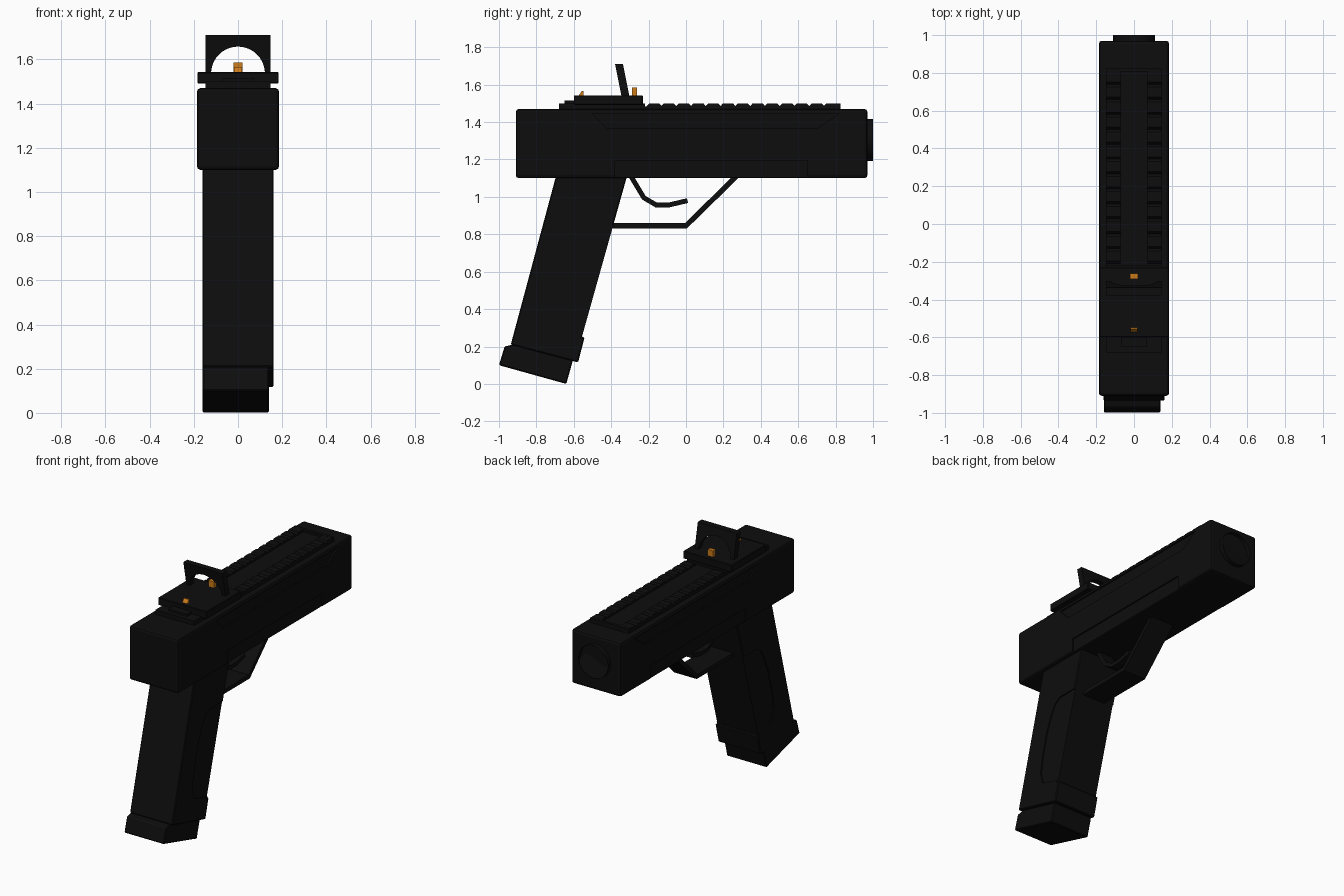
import bpy, bmesh, math
from mathutils import Vector

if "Cube" in bpy.data.objects:
    bpy.data.objects.remove(bpy.data.objects["Cube"])


def material(name, rgb):
    m = bpy.data.materials.new(name)
    m.diffuse_color = (*rgb, 1)
    m.use_nodes = True
    m.node_tree.nodes["Principled BSDF"].inputs["Base Color"].default_value = m.diffuse_color
    return m


BLACK = material("matte black", (0.004, 0.004, 0.004))
ORANGE = material("sight orange", (0.6, 0.2, 0.01))


def finish(name, bm, mat, bevel=0, segments=1):
    bmesh.ops.recalc_face_normals(bm, faces=bm.faces)
    mesh = bpy.data.meshes.new(name)
    bm.to_mesh(mesh)
    bm.free()
    ob = bpy.data.objects.new(name, mesh)
    bpy.context.collection.objects.link(ob)
    mesh.materials.append(mat)
    if bevel:
        mod = ob.modifiers.new("bevel", 'BEVEL')
        mod.width, mod.segments = bevel, segments
        mod.limit_method, mod.angle_limit = 'ANGLE', math.radians(40)
    return ob


def add_prism(bm, profile, x0, x1):
    """Side profile of (y, z) points extruded from x0 to x1."""
    f = bm.faces.new([bm.verts.new((x0, y, z)) for y, z in profile])
    r = bmesh.ops.extrude_face_region(bm, geom=[f])
    bmesh.ops.translate(bm, vec=(x1 - x0, 0, 0),
                        verts=[v for v in r["geom"] if isinstance(v, bmesh.types.BMVert)])


def prism(name, profile, x0, x1, mat=BLACK, bevel=0, segments=1):
    bm = bmesh.new()
    add_prism(bm, profile, x0, x1)
    return finish(name, bm, mat, bevel, segments)


def rect(y0, y1, z0, z1):
    return [(y0, z0), (y1, z0), (y1, z1), (y0, z1)]


def ribbon(name, path, thick, half_width):
    """Bent strip of even thickness following a (y, z) path."""
    pts = [Vector(p) for p in path]
    left, right = [], []
    for i, p in enumerate(pts):
        a = (p - pts[i - 1]).normalized() if i else (pts[1] - p).normalized()
        b = (pts[i + 1] - p).normalized() if i < len(pts) - 1 else a
        t = (a + b).normalized()
        n = Vector((-t.y, t.x)) * (thick / 2 / max(t.dot(a), 0.3))
        left.append(p + n)
        right.append(p - n)
    return prism(name, left + right[::-1], -half_width, half_width)


def recess(target, name, profile, x_in):
    """Cut the same shallow pocket into both sides of a part."""
    bm = bmesh.new()
    add_prism(bm, profile, x_in, 0.3)
    add_prism(bm, profile, -0.3, -x_in)
    cutter = finish(name, bm, BLACK)
    cutter.hide_render = True
    cutter.display_type = 'WIRE'
    mod = target.modifiers.new(name, 'BOOLEAN')
    mod.operation, mod.object, mod.solver = 'DIFFERENCE', cutter, 'EXACT'


# slide body with side pockets
slide = prism("slide", rect(-0.91, 0.97, 1.10, 1.47), -0.186, 0.186, bevel=0.016, segments=2)
recess(slide, "upper_pocket_cutter",
       [(-0.42, 1.365), (0.70, 1.365), (0.82, 1.445), (-0.50, 1.445)], 0.176)
recess(slide, "lower_pocket_cutter", rect(-0.38, 0.65, 1.08, 1.195), 0.176)

# barrel with recessed bore
bm = bmesh.new()
bmesh.ops.create_cone(bm, cap_ends=True, segments=32, radius1=0.112, radius2=0.112, depth=0.12)
for v in bm.verts:
    x, y, z = v.co
    v.co = (x, 0.94 + z, 1.305 + y)
muzzle = [f for f in bm.faces if f.calc_center_median().y > 0.99]
bmesh.ops.inset_region(bm, faces=muzzle, thickness=0.025)
bmesh.ops.translate(bm, vec=(0, -0.03, 0), verts=muzzle[0].verts)
barrel = finish("barrel", bm, BLACK)

# top rail: low bed, end blocks and two rows of teeth
bm = bmesh.new()
add_prism(bm, rect(-0.68, 0.82, 1.46, 1.484), -0.146, 0.146)
add_prism(bm, rect(-0.68, -0.22, 1.47, 1.50), -0.146, 0.146)
add_prism(bm, rect(0.805, 0.825, 1.47, 1.50), -0.146, 0.146)
pitch = 0.079
for i in range(13):
    y0 = -0.21 + i * pitch
    y1 = min(y0 + pitch, 0.82)
    tooth = [(y0, 1.475), (y1, 1.475), (y1, 1.486), (y1 - 0.013, 1.50),
             (y0 + 0.013, 1.50), (y0, 1.486)]
    add_prism(bm, tooth, 0.072, 0.146)
    add_prism(bm, tooth, -0.146, -0.072)
finish("top_rail", bm, BLACK)

# sight base
prism("sight_base", rect(-0.60, -0.23, 1.492, 1.543), -0.184, 0.184, bevel=0.004)
prism("sight_base_tab", rect(-0.65, -0.59, 1.49, 1.515), -0.07, 0.07)

# tilted sight frame with an arched opening
outline = [(-0.147, 1.535), (-0.147, 1.71), (0.147, 1.71), (0.147, 1.535)]
outline += [(0.122 * math.cos(a), 1.535 + 0.123 * math.sin(a))
            for a in (math.pi * i / 20 for i in range(21))]
bm = bmesh.new()
face = bm.faces.new([bm.verts.new((x, -0.345 - (z - 1.54) * 0.2, z)) for x, z in outline])
r = bmesh.ops.extrude_face_region(bm, geom=[face])
bmesh.ops.translate(bm, vec=(0, 0.042, 0),
                    verts=[v for v in r["geom"] if isinstance(v, bmesh.types.BMVert)])
finish("sight_frame", bm, BLACK)

# orange sight posts
prism("front_sight_post", rect(-0.29, -0.262, 1.54, 1.585), -0.021, 0.021, ORANGE)
prism("rear_sight_post", [(-0.575, 1.54), (-0.548, 1.54), (-0.548, 1.566), (-0.557, 1.566)],
      -0.019, 0.019, ORANGE)

# raked grip with a thumb relief on both sides
grip = prism("grip", [(-0.69, 1.13), (-0.31, 1.13), (-0.557, 0.25), (-0.542, 0.25),
                      (-0.577, 0.115), (-0.937, 0.21)], -0.161, 0.161, bevel=0.012)
recess(grip, "grip_relief_cutter",
       [(-0.30, 0.85), (-0.53, 0.85), (-0.58, 0.82), (-0.62, 0.75), (-0.66, 0.65),
        (-0.70, 0.50), (-0.72, 0.38), (-0.70, 0.30), (-0.52, 0.25)], 0.153)

# magazine base
prism("magazine_base", [(-0.97, 0.20), (-1.0, 0.10), (-0.64, 0.0), (-0.605, 0.125),
                        (-0.63, 0.16), (-0.88, 0.22)], -0.160, 0.140, bevel=0.006)

# trigger guard and trigger
ribbon("trigger_guard", [(-0.42, 0.846), (0.0, 0.846), (0.28, 1.12)], 0.028, 0.085)
ribbon("trigger", [(-0.30, 1.12), (-0.225, 0.995), (-0.16, 0.957),
                   (-0.09, 0.957), (0.008, 0.98)], 0.026, 0.05)

# smooth the round barrel only
bpy.ops.object.select_all(action='DESELECT')
barrel.select_set(True)
bpy.context.view_layer.objects.active = barrel
bpy.ops.object.shade_smooth_by_angle(angle=math.radians(30))
